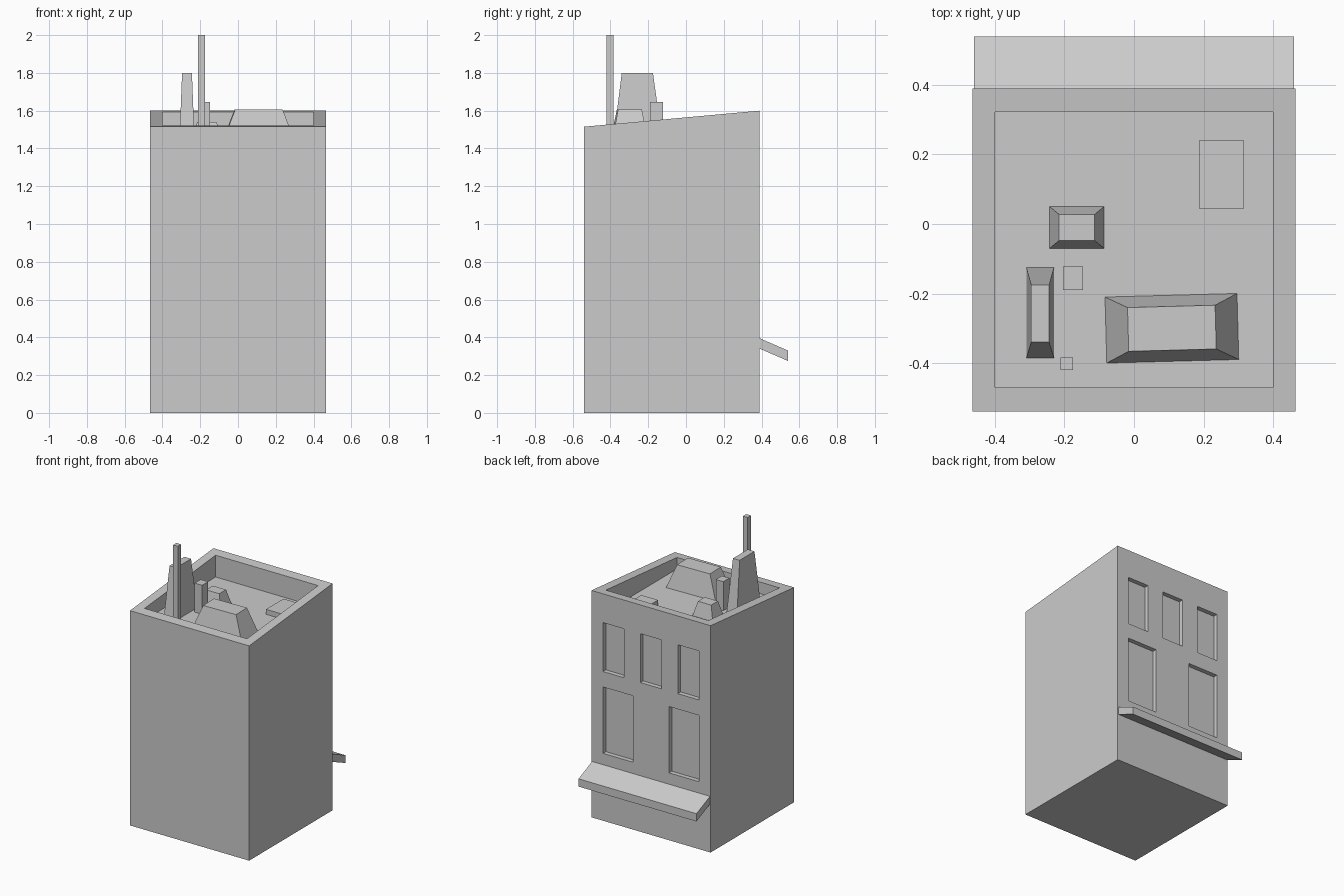
import bpy

if "Cube" in bpy.data.objects:
    bpy.data.objects.remove(bpy.data.objects["Cube"])

FLOOR = 1.44          # sunken roof level
BACK = 0.39           # y of the windowed wall


def hull(name, bottom, top):
    """Solid between two matching loops of points."""
    n = len(bottom)
    faces = [tuple(range(n))[::-1], tuple(range(n, 2 * n))]
    faces += [(i, (i + 1) % n, n + (i + 1) % n, n + i) for i in range(n)]
    mesh = bpy.data.meshes.new(name)
    mesh.from_pydata(bottom + top, [], faces)
    obj = bpy.data.objects.new(name, mesh)
    bpy.context.collection.objects.link(obj)
    return obj


def rect(x0, x1, y0, y1, z):
    return [(x0, y0, z), (x1, y0, z), (x1, y1, z), (x0, y1, z)]


def block(name, x, y, z, tx=None, ty=None):
    """Box, or a tapered box when top ranges are given."""
    return hull(name, rect(*x, *y, z[0]), rect(*(tx or x), *(ty or y), z[1]))


def carve(target, cutter):
    cutter.hide_render = True
    mod = target.modifiers.new("carve", 'BOOLEAN')
    mod.operation, mod.solver, mod.object = 'DIFFERENCE', 'EXACT', cutter
    bpy.context.view_layer.objects.active = target
    bpy.ops.object.modifier_apply(modifier=mod.name)
    bpy.data.objects.remove(cutter)


# Building body with sloping parapet line
X0, X1, Y0 = -0.465, 0.465, -0.54
body = hull("building_body", rect(X0, X1, Y0, BACK, 0),
            [(X0, Y0, 1.515), (X1, Y0, 1.515), (X1, BACK, 1.6), (X0, BACK, 1.6)])

# Sunken roof inside the parapet
carve(body, block("roof_cutter", (-0.4, 0.4), (-0.47, 0.322), (FLOOR, 1.9)))

# Recessed windows: three above, two below
windows = [(x - 0.083, x + 0.083, 1.052, 1.397) for x in (-0.292, 0, 0.292)]
windows += [(-0.375, -0.14, 0.475, 0.943), (0.14, 0.375, 0.475, 0.943)]
for x0, x1, z0, z1 in windows:
    carve(body, block("window_cutter", (x0, x1), (BACK - 0.032, 0.6), (z0, z1)))

# Sloping awning
profile = [(BACK, 0.34), (0.54, 0.275), (0.54, 0.33), (BACK, 0.395)]
hull("awning", [(0.46, y, z) for y, z in profile][::-1],
     [(-0.46, y, z) for y, z in profile][::-1])

# Rooftop parts
block("mast", (-0.212, -0.176), (-0.42, -0.384), (FLOOR, 2.0))
block("vent_tower", (-0.31, -0.23), (-0.385, -0.125), (FLOOR, 1.8),
      (-0.296, -0.244), (-0.34, -0.175))
block("chimney", (-0.205, -0.147), (-0.19, -0.123), (FLOOR, 1.645))
block("small_vent", (-0.243, -0.086), (-0.07, 0.05), (FLOOR, 1.54),
      (-0.216, -0.113), (-0.048, 0.028))
block("roof_hatch", (0.187, 0.317), (0.045, 0.24), (FLOOR, 1.475))
skylight = block("skylight", (-0.19, 0.19), (-0.095, 0.095), (FLOOR, 1.605),
                 (-0.126, 0.126), (-0.063, 0.063))
skylight.location = (0.109, -0.3, 0)
skylight.rotation_euler.z = 0.027
